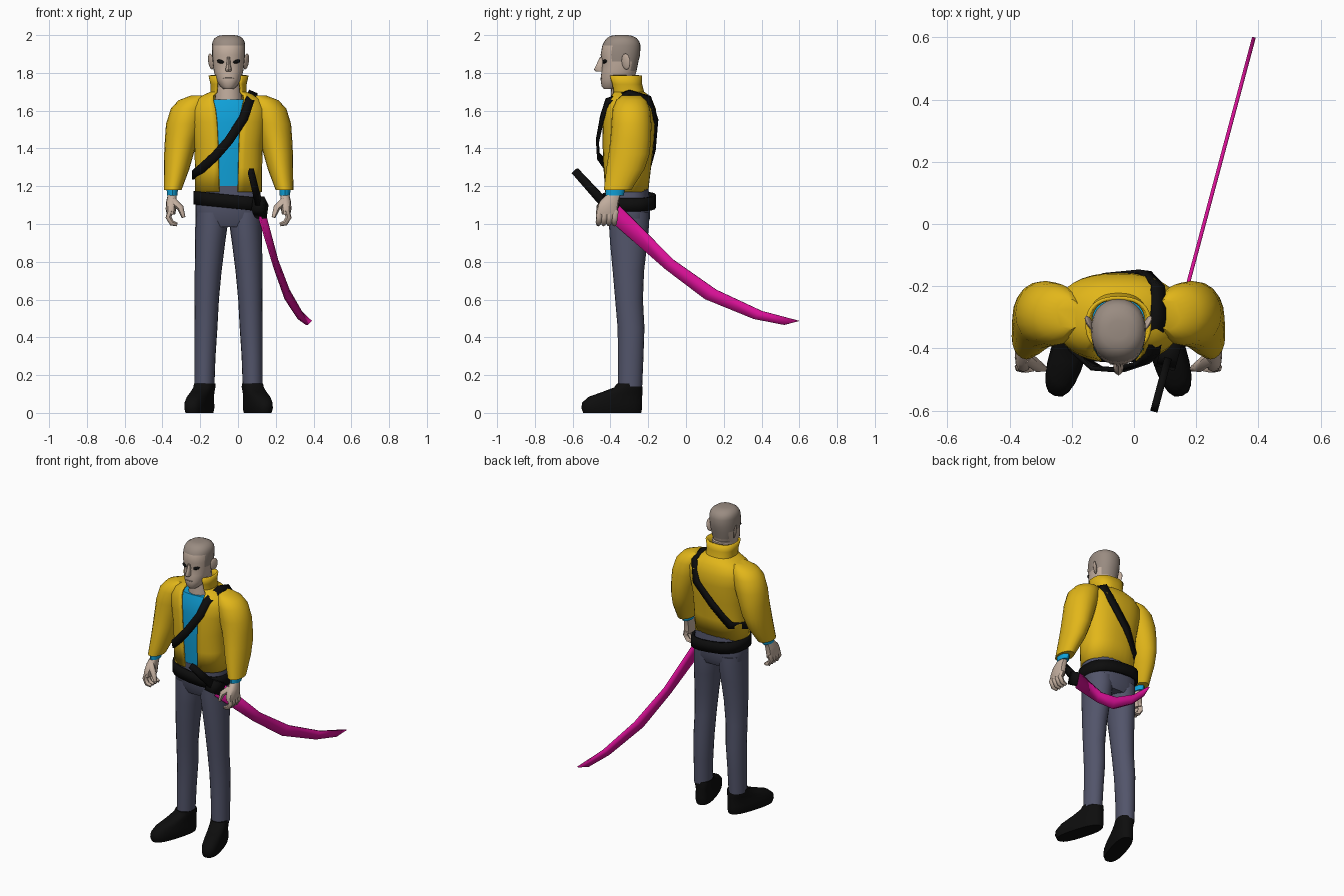
import bpy, bmesh, math
from mathutils import Vector
from mathutils.bvhtree import BVHTree

if "Cube" in bpy.data.objects:
    bpy.data.objects.remove(bpy.data.objects["Cube"])

X0 = -0.05  # body centre line


def material(name, r, g, b):
    m = bpy.data.materials.new(name)
    m.diffuse_color = (r, g, b, 1)
    m.use_nodes = True
    m.node_tree.nodes["Principled BSDF"].inputs["Base Color"].default_value = m.diffuse_color
    return m


YELLOW = material("yellow", 0.76, 0.47, 0.01)
BLUE = material("blue", 0.005, 0.36, 0.7)
NAVY = material("slate", 0.085, 0.09, 0.145)
BLACK = material("black", 0.004, 0.004, 0.004)
SKIN = material("skin", 0.55, 0.43, 0.35)
HAIR = material("cropped_hair", 0.32, 0.26, 0.22)
PINK = material("pink", 0.68, 0.005, 0.3)


def finish(name, bm, mat, thick=0, offset=-1, angle=40):
    me = bpy.data.meshes.new(name)
    bm.to_mesh(me)
    bm.free()
    ob = bpy.data.objects.new(name, me)
    bpy.context.collection.objects.link(ob)
    me.materials.append(mat)
    if thick:
        s = ob.modifiers.new("thickness", "SOLIDIFY")
        s.thickness, s.offset = thick, offset
    bpy.ops.object.select_all(action="DESELECT")
    ob.select_set(True)
    bpy.context.view_layer.objects.active = ob
    bpy.ops.object.shade_smooth_by_angle(angle=math.radians(angle))
    return ob


def loft(name, rings, mat, n=20, e=2.0, caps=True, gaps=None, thick=0, side=1, warp=None):
    """Stack of level rings (x offset, y front, y back, z, half width), optionally open at the front."""
    bm = bmesh.new()
    rows = []
    for k, (dx, yf, yb, z, rx) in enumerate(rings):
        g = math.asin((gaps[k] / rx) ** (e / 2)) if gaps else 0
        row = []
        for i in range(n):
            t = -math.pi / 2 + g + (2 * math.pi - 2 * g) * i / (n - 1 if gaps else n)
            c, s = math.cos(t), math.sin(t)
            p = Vector((dx + rx * math.copysign(abs(c) ** (2 / e), c),
                        (yf + yb) / 2 + (yb - yf) / 2 * math.copysign(abs(s) ** (2 / e), s), z))
            if warp:
                p = warp(p)
            row.append(bm.verts.new((X0 + side * p.x, p.y, p.z)))
        rows.append(row)
    for a, b in zip(rows, rows[1:]):
        for i in range(n - 1 if gaps else n):
            j = (i + 1) % n
            bm.faces.new((a[i], a[j], b[j], b[i]))
    if caps and not gaps:
        bm.faces.new(rows[0][::-1])
        bm.faces.new(rows[-1])
    if side < 0:
        bmesh.ops.reverse_faces(bm, faces=bm.faces[:])
    return finish(name, bm, mat, thick)


def tube(name, pts, radii, mat, side):
    cu = bpy.data.curves.new(name + "_path", "CURVE")
    cu.dimensions, cu.bevel_depth, cu.bevel_resolution, cu.use_fill_caps = "3D", 1, 1, True
    sp = cu.splines.new("POLY")
    sp.points.add(len(pts) - 1)
    for p, (x, y, z), r in zip(sp.points, pts, radii):
        p.co, p.radius = (X0 + side * x, y, z, 1), r
    tmp = bpy.data.objects.new(name + "_path", cu)
    bm = bmesh.new()
    bm.from_mesh(bpy.data.meshes.new_from_object(tmp))
    bpy.data.objects.remove(tmp)
    bmesh.ops.recalc_face_normals(bm, faces=bm.faces[:])
    return finish(name, bm, mat, angle=60)


def ball(name, loc, scale, mat, rot=(0, 0, 0)):
    bpy.ops.mesh.primitive_uv_sphere_add(segments=12, ring_count=8, location=loc, rotation=rot)
    ob = bpy.context.object
    ob.name, ob.scale = name, scale
    ob.data.materials.append(mat)
    bpy.ops.object.shade_smooth()
    return ob


# head with cropped hair on the upper and rear faces
head = loft("head", [(0, -.435, -.36, 1.715, .028), (0, -.447, -.32, 1.73, .045), (0, -.452, -.275, 1.765, .066),
                     (0, -.447, -.262, 1.81, .078), (0, -.441, -.252, 1.86, .084), (0, -.452, -.243, 1.895, .087),
                     (0, -.443, -.241, 1.945, .088), (0, -.434, -.247, 1.965, .085), (0, -.42, -.26, 1.983, .075),
                     (0, -.40, -.285, 1.996, .055), (0, -.37, -.31, 2.0, .03)], SKIN, n=28, e=2.2)
head.data.materials.append(HAIR)
for f in head.data.polygons:
    y, z = f.center.y, f.center.z
    if z > 1.95 or (y > -.385 and z > 1.865) or (y > -.29 and z > 1.80):
        f.material_index = 1
loft("neck", [(0, -.40, -.25, 1.62, .075), (0, -.395, -.25, 1.79, .065)], SKIN)
loft("nose", [(0, -.478, -.43, 1.808, .014), (0, -.487, -.43, 1.818, .017), (0, -.474, -.43, 1.845, .010),
              (0, -.455, -.43, 1.885, .008)], SKIN, n=8)
ball("mouth", (X0, -.448, 1.772), (.03, .006, .003), HAIR)

# both sides: face details, arms, hands, legs and shoes
for side, tag in ((1, "left"), (-1, "right")):
    ball(tag + "_ear", (X0 + side * .093, -.318, 1.86), (.009, .026, .043), SKIN, (0, side * .15, -side * .5))
    ball(tag + "_eye", (X0 + side * .043, -.43, 1.86), (.021, .012, .010), BLACK, (0, -side * .25, side * .4))
    loft(tag + "_sleeve", [(.16, -.34, -.24, 1.68, .04), (.185, -.37, -.21, 1.655, .08), (.21, -.39, -.19, 1.61, .096),
                           (.233, -.395, -.183, 1.53, .098), (.25, -.40, -.185, 1.45, .087),
                           (.263, -.41, -.193, 1.37, .078), (.275, -.422, -.22, 1.29, .067),
                           (.296, -.435, -.29, 1.18, .047)], YELLOW, side=side)
    loft(tag + "_shirt_cuff", [(.298, -.425, -.33, 1.15, .028), (.298, -.425, -.32, 1.20, .032)], BLUE, side=side, n=14)
    loft(tag + "_palm", [(.305, -.475, -.36, 1.05, .022), (.305, -.475, -.36, 1.08, .028), (.302, -.455, -.355, 1.12, .028),
                         (.298, -.415, -.345, 1.16, .023)], SKIN, n=12, side=side, e=2.5)
    for k in range(4):
        y = -.458 + k * .028
        tube(f"{tag}_finger_{k + 1}", [(.307, y, 1.07), (.318, y - .003, 1.035), (.30, y - .006, 1.005), (.272, y - .006, .997)],
             [.018, .016, .015, .010], SKIN, side)
    tube(tag + "_thumb", [(.295, -.43, 1.12), (.255, -.46, 1.085), (.238, -.465, 1.035)], [.022, .018, .010], SKIN, side)
    loft(tag + "_trouser_leg", [(.128, -.36, -.232, .14, .053), (.125, -.36, -.225, .30, .056), (.12, -.362, -.22, .45, .061),
                                (.115, -.375, -.228, .60, .064), (.108, -.388, -.222, .75, .071),
                                (.098, -.402, -.205, .90, .080), (.09, -.408, -.195, 1.0, .086),
                                (.09, -.408, -.195, 1.06, .086)], NAVY, side=side)

    def splay(p):
        a = math.radians(17)
        x, y = p.x - .125, p.y + .295
        return Vector((.125 + x * math.cos(a) - y * math.sin(a), -.295 + x * math.sin(a) + y * math.cos(a), p.z))

    loft(tag + "_shoe", [(.125, -.555, -.235, 0, .052), (.125, -.565, -.23, .025, .058), (.125, -.56, -.23, .055, .057),
                         (.125, -.525, -.23, .085, .053), (.125, -.45, -.23, .11, .052),
                         (.125, -.38, -.232, .135, .054), (.125, -.365, -.235, .155, .053)],
         BLACK, side=side, e=2.6, warp=splay)

# hips of the trousers
loft("trouser_hips", [(0, -.39, -.21, .985, .155), (0, -.41, -.19, 1.03, .176), (0, -.42, -.19, 1.10, .176),
                      (0, -.42, -.2, 1.20, .165)], NAVY, e=2.5, n=28)

# shirt inside an open jacket with a standing collar
torso = [(0, -.43, -.20, 1.17, .178), (0, -.44, -.185, 1.30, .178), (0, -.445, -.172, 1.42, .182), (0, -.445, -.157, 1.54, .20),
         (0, -.437, -.16, 1.61, .205), (0, -.42, -.18, 1.66, .175)]
loft("shirt", [(x, f + .014, b - .025, z, r - .025) for x, f, b, z, r in torso], BLUE, n=28, e=2.5)
jacket = loft("jacket", torso + [(0, -.405, -.20, 1.685, .13), (0, -.40, -.222, 1.70, .095), (0, -.405, -.232, 1.74, .096),
                                 (0, -.415, -.232, 1.785, .106)],
              YELLOW, n=33, e=2.4, gaps=[.05, .053, .056, .062, .07, .082, .08, .065, .062, .062], thick=.012)

# shoulder strap laid on the jacket surface
surface = bmesh.new()
surface.from_mesh(jacket.data)
tree = BVHTree.FromBMesh(surface)
surface.free()
path = [Vector(p) for p in ((-.235, -.31, 1.26), (-.2, -.41, 1.29), (-.12, -.455, 1.36), (-.05, -.46, 1.44), (.03, -.45, 1.56),
                            (.062, -.42, 1.65), (.08, -.30, 1.70), (.075, -.20, 1.66), (.035, -.15, 1.54),
                            (-.08, -.16, 1.41), (-.19, -.2, 1.28))]
bm = bmesh.new()
rows = []
for i, p in enumerate(path):
    hit, nor, _, _ = tree.find_nearest(p)
    if 1 < i < 4:  # bridge over the open front
        hit, nor = p, Vector((0, -1, 0))
    tangent = path[(i + 1) % len(path)] - path[i - 1]
    w = nor.cross(tangent).normalized() * .024
    c = hit + nor * .009
    rows.append([bm.verts.new(c - w), bm.verts.new(c + w)])
for a, b in zip(rows, rows[1:] + rows[:1]):
    bm.faces.new((a[0], b[0], b[1], a[1]))
finish("shoulder_strap", bm, BLACK, thick=.014, offset=0)

# belt hanging lower on the sword side
loft("belt", [(0, -.447, -.16, 1.085, .186), (0, -.447, -.16, 1.155, .186)], BLACK, n=20, e=2.6, caps=False, thick=.02,
     warp=lambda p: Vector((p.x, p.y, p.z - p.x * .1)))


# sword: side outlines (upper and lower edge as y, z) in one slanted upright plane
def sword_part(name, upper, lower, thick, mat):
    bm = bmesh.new()
    rows = [[bm.verts.new((.0645 + .2675 * (y + .6), y, z)) for y, z in pair] for pair in zip(upper, lower)]
    for a, b in zip(rows, rows[1:]):
        bm.faces.new((a[0], a[1], b[1], b[0]))
    finish(name, bm, mat, thick, offset=0, angle=20)


sword_part("sword_blade", [(-.36, 1.105), (-.066, .81), (.16, .652), (.40, .54), (.60, .487)],
           [(-.41, 1.025), (-.11, .762), (.10, .603), (.36, .497), (.52, .466)], .012, PINK)
sword_part("sword_grip", [(-.575, 1.295), (-.385, 1.095)], [(-.603, 1.27), (-.425, 1.065)], .024, BLACK)
sword_part("sword_holder", [(-.43, 1.145), (-.35, 1.10)], [(-.465, 1.075), (-.385, 1.03)], .062, BLACK)
